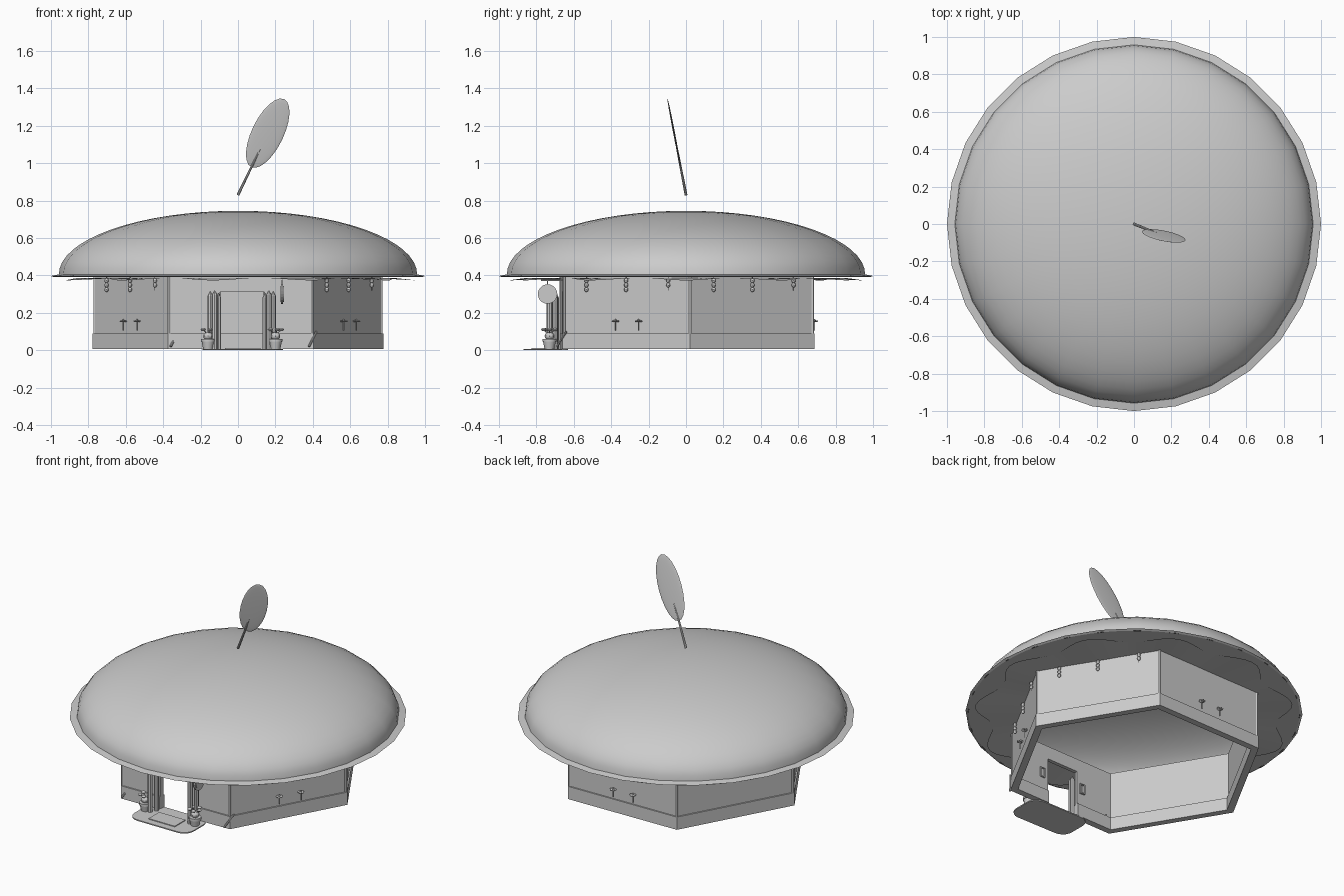
import bpy, bmesh
from math import sin, cos, pi, radians, atan2
from mathutils import Vector, Matrix

if "Cube" in bpy.data.objects:
    bpy.data.objects.remove(bpy.data.objects["Cube"])

GREY = bpy.data.materials.new("plain_grey")
GREY.use_nodes = True
GREY.diffuse_color = (0.6, 0.6, 0.6, 1)
GREY.node_tree.nodes["Principled BSDF"].inputs["Base Color"].default_value = (0.6, 0.6, 0.6, 1)

TURN, CY = radians(1.2), 0.005


def finish(name, bm, smooth=False, fix=True):
    if fix:
        bmesh.ops.recalc_face_normals(bm, faces=bm.faces[:])
    mesh = bpy.data.meshes.new(name)
    bm.to_mesh(mesh)
    bm.free()
    ob = bpy.data.objects.new(name, mesh)
    bpy.context.collection.objects.link(ob)
    mesh.materials.append(GREY)
    if smooth:
        bpy.ops.object.select_all(action="DESELECT")
        ob.select_set(True)
        bpy.context.view_layer.objects.active = ob
        bpy.ops.object.shade_smooth_by_angle(angle=radians(40))
    return ob


def hexagon(radius, i):
    a = TURN + i * pi / 3
    return Vector((radius * cos(a), CY + radius * sin(a), 0))


def prism(bm, base, z0, z1):
    lo = [bm.verts.new((p.x, p.y, z0)) for p in base]
    hi = [bm.verts.new((p.x, p.y, z1)) for p in base]
    n = len(base)
    bm.faces.new(lo[::-1])
    bm.faces.new(hi)
    for i in range(n):
        j = (i + 1) % n
        bm.faces.new((lo[i], lo[j], hi[j], hi[i]))


def panel(bm, i, outer, inner, t0, t1, z0, z1):
    a, b, c, d = (hexagon(r, k) for r in (outer, inner) for k in (i, i + 1))
    prism(bm, [a.lerp(b, t0), a.lerp(b, t1), c.lerp(d, t1), c.lerp(d, t0)], z0, z1)


def rod(bm, a, b, r0, r1=None, sides=8):
    a, b = Vector(a), Vector(b)
    turn = (b - a).to_track_quat("Z", "Y").to_matrix().to_4x4()
    bmesh.ops.create_cone(bm, cap_ends=True, segments=sides, radius1=r0,
                          radius2=r0 if r1 is None else r1, depth=(b - a).length,
                          matrix=Matrix.Translation((a + b) / 2) @ turn)


def ball(bm, p, size):
    bmesh.ops.create_uvsphere(bm, u_segments=8, v_segments=6, radius=1,
                              matrix=Matrix.Translation(p) @ Matrix.Diagonal((*size, 1)))


def box(bm, p, size):
    bmesh.ops.create_cube(bm, size=1, matrix=Matrix.Translation(p) @ Matrix.Diagonal((*size, 1)))


# Hexagonal walls and plinth, with a doorway in the front side
def ring(name, outer, inner, z0, z1):
    bm = bmesh.new()
    for i in range(6):
        for t0, t1 in ([(0, .355), (.665, 1)] if i == 4 else [(0, 1)]):
            panel(bm, i, outer, inner, t0, t1, z0, z1)
    return bm


walls = ring("walls", 0.768, 0.74, 0.08, 0.395)
panel(walls, 4, 0.768, 0.74, .355, .665, 0.31, 0.395)
finish("walls", walls)
finish("plinth", ring("plinth", 0.778, 0.73, 0.005, 0.088))
posts = bmesh.new()
for i in range(6):
    p = hexagon(0.766, i)
    rod(posts, (p.x, p.y, 0.08), (p.x, p.y, 0.393), 0.009, sides=6)
finish("corner_posts", posts)

# Domed roof with a narrow brim
bm = bmesh.new()
profile = [(0.958 * sin(k * pi / 32), 0.405 + 0.34 * cos(k * pi / 32)) for k in range(17)]
profile += [(1.0, 0.397), (0.985, 0.39)]
rows = []
for r, z in profile[1:]:
    rows.append([bm.verts.new((r * cos(k * pi / 14), r * sin(k * pi / 14), z)) for k in range(28)])
top = bm.verts.new((0, 0, profile[0][1]))
for k in range(28):
    n = (k + 1) % 28
    bm.faces.new((top, rows[0][k], rows[0][n]))
    for u, v in zip(rows, rows[1:]):
        bm.faces.new((u[k], v[k], v[n], u[n]))
finish("roof_dome", bm, smooth=True, fix=False)


# Flat eaves and wavy icing sheet, open over the room
def eaves(name, z, radius, wave, dip):
    bm = bmesh.new()
    n = 120
    inner, outer = [], []
    for k in range(n):
        p = hexagon(0.745, k // 20).lerp(hexagon(0.745, k // 20 + 1), k % 20 / 20)
        a = atan2(p.y, p.x)
        w = cos(11 * a)
        r = radius + wave * w
        inner.append(bm.verts.new((p.x, p.y, z)))
        outer.append(bm.verts.new((r * cos(a), r * sin(a), z - dip * (1 + w))))
    for k in range(n):
        j = (k + 1) % n
        bm.faces.new((inner[k], inner[j], outer[j], outer[k]))
    finish(name, bm, fix=False)


eaves("eaves", 0.39, 0.982, 0, 0)
eaves("icing_sheet", 0.387, 0.90, 0.05, 0.007)

# Leaf and stem hovering over the roof, leaning forward
lean = Matrix.Translation((0, 0, 0.83)) @ Matrix.Rotation(radians(10.9), 4, "X") \
    @ Matrix.Rotation(radians(25.3), 4, "Y")
bm = bmesh.new()
bmesh.ops.create_uvsphere(bm, u_segments=24, v_segments=12, radius=1,
                          matrix=lean @ Matrix.Translation((0, 0, 0.372)) @ Matrix.Diagonal((0.085, 0.005, 0.205, 1)))
finish("leaf", bm, smooth=True)
bm = bmesh.new()
rod(bm, lean @ Vector((0, 0, 0)), lean @ Vector((0, 0, 0.22)), 0.008, 0.006)
rod(bm, lean @ Vector((0, 0, 0.2)), lean @ Vector((0, 0, 0.54)), 0.006, 0.002)
finish("leaf_stem", bm, smooth=True)

# Bead strings under the eaves and small flowers on the walls
beads, flowers = bmesh.new(), bmesh.new()
for i in (0, 2, 3, 5):
    for t, drops in ((.19, 3), (.5, 3), (.83, 2)):
        p = hexagon(0.78, i).lerp(hexagon(0.78, i + 1), t)
        rod(beads, (p.x, p.y, 0.32), (p.x, p.y, 0.39), 0.002, sides=4)
        for k in range(drops):
            ball(beads, (p.x, p.y, 0.372 - 0.024 * k), (0.011, 0.011, 0.013))
for i in (1, 3, 5):
    for t in (.42, .6):
        p = hexagon(0.785, i).lerp(hexagon(0.785, i + 1), t)
        rod(flowers, (p.x, p.y, 0.105), (p.x, p.y, 0.155), 0.003, sides=5)
        for k in range(5):
            a = k * 2 * pi / 5
            ball(flowers, (p.x + 0.012 * cos(a), p.y + 0.012 * sin(a), 0.155), (0.009, 0.009, 0.005))
        ball(flowers, (p.x, p.y, 0.16), (0.006, 0.006, 0.006))
finish("bead_strings", beads, smooth=True)
finish("wall_flowers", flowers, smooth=True)

# Pointed pillars, potted plants, leaning sticks and inner latches beside the door
pillars, pots, plants, sticks, latches = (bmesh.new() for _ in range(5))
for s in (-1, 1):
    for dx, y, h in ((.125, -.695, .28), (.145, -.73, .295), (.168, -.70, .29)):
        x = 0.02 + s * dx
        rod(pillars, (x, y, 0), (x, y, h), 0.015)
        rod(pillars, (x, y, h), (x, y, h + 0.025), 0.015, 0.002)
    x, y = 0.02 + s * 0.18, -0.73
    rod(pots, (x, y, 0), (x, y, 0.045), 0.025, 0.034, 12)
    rod(pots, (x, y, 0.045), (x, y, 0.06), 0.038, sides=12)
    ball(plants, (x, y, 0.075), (0.026, 0.026, 0.022))
    for k in range(5):
        a = k * 2 * pi / 5
        tip = (x + 0.032 * cos(a), y + 0.032 * sin(a), 0.11)
        rod(plants, (x, y, 0.08), tip, 0.003, sides=5)
        ball(plants, tip, (0.014, 0.014, 0.008))
    x = 0.03 + s * 0.37
    rod(sticks, (x - 0.02, -0.69, 0.02), (x + 0.02, -0.64, 0.1), 0.006)
    x = 0.025 + s * 0.155
    for dx in (-0.015, 0.015):
        box(latches, (x + dx, -0.632, 0.2), (0.006, 0.012, 0.06))
    for z in (0.17, 0.23):
        box(latches, (x, -0.632, z), (0.036, 0.012, 0.006))
finish("door_pillars", pillars)
finish("flower_pots", pots, smooth=True)
finish("pot_plants", plants, smooth=True)
finish("leaning_sticks", sticks)
finish("door_latches", latches)

# Round hanging sign with its bracket
bm = bmesh.new()
rod(bm, (0.231, -0.74, 0.3), (0.241, -0.74, 0.3), 0.052, sides=20)
rod(bm, (0.227, -0.74, 0.3), (0.245, -0.74, 0.3), 0.042, sides=20)
rod(bm, (0.236, -0.74, 0.34), (0.236, -0.74, 0.375), 0.003)
rod(bm, (0.236, -0.65, 0.373), (0.236, -0.775, 0.373), 0.004)
finish("hanging_sign", bm)

# Rounded doorstep with a mat
bm = bmesh.new()
corners = []
for q, (x, y) in enumerate(((.17, -.70), (-.12, -.70), (-.12, -.80), (.17, -.80))):
    for k in range(6):
        a = (q + k / 5) * pi / 2
        corners.append(Vector((x + 0.07 * cos(a), y + 0.07 * sin(a), 0)))
prism(bm, corners, 0, 0.007)
finish("doorstep", bm)
bm = bmesh.new()
box(bm, (0.025, -0.77, 0.009), (0.19, 0.11, 0.006))
finish("door_mat", bm)
